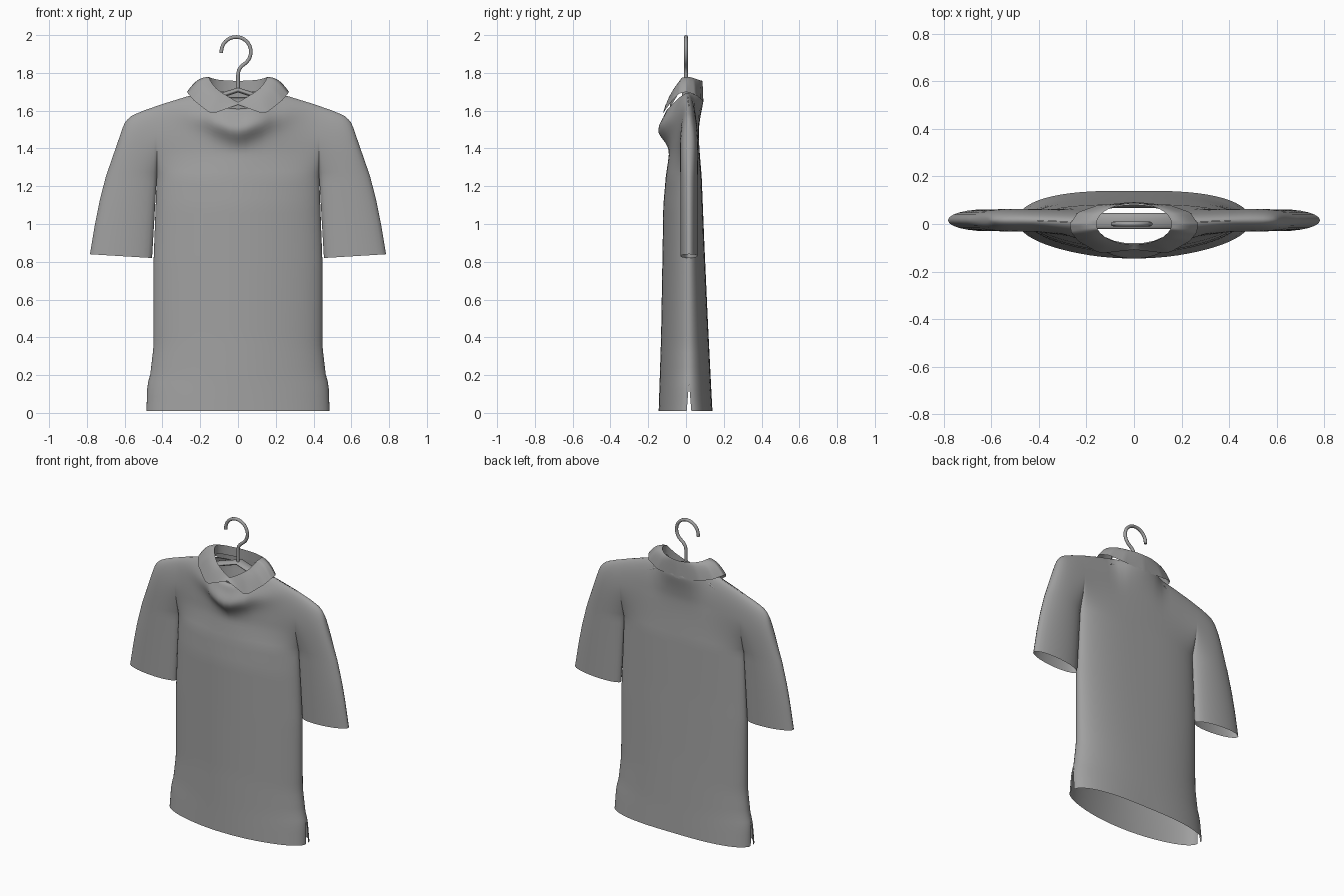
import bpy, bmesh
from math import sin, cos, pi, sqrt, exp, radians

cube = bpy.data.objects.get("Cube")
if cube:
    bpy.data.objects.remove(cube, do_unlink=True)


def material(name, value):
    mat = bpy.data.materials.new(name)
    mat.use_nodes = True
    colour = (value, value, value, 1)
    mat.diffuse_color = colour
    mat.node_tree.nodes["Principled BSDF"].inputs["Base Color"].default_value = colour
    return mat


GREY = material("plain grey", 0.35)


def lerp(a, b, t):
    return a + (b - a) * t


def smooth(t):
    t = min(max(t, 0), 1)
    return t * t * (3 - 2 * t)


def keyed(t, keys):
    """Straight interpolation through (position, value) pairs."""
    for (a, va), (b, vb) in zip(keys, keys[1:]):
        if t <= b:
            return lerp(va, vb, max(0, (t - a) / (b - a)))
    return keys[-1][1]


def add_sheet(bm, point, rows, cols):
    grid = [[bm.verts.new(point(i / rows, j / cols)) for j in range(cols + 1)]
            for i in range(rows + 1)]
    for i in range(rows):
        for j in range(cols):
            bm.faces.new((grid[i][j], grid[i][j + 1], grid[i + 1][j + 1], grid[i + 1][j]))


def finish(obj, angle=70):
    obj.data.materials.append(GREY)
    bpy.context.view_layer.objects.active = obj
    bpy.ops.object.select_all(action='DESELECT')
    obj.select_set(True)
    if obj.type == 'MESH':
        bpy.ops.object.shade_smooth_by_angle(angle=radians(angle))


def mirrored_mesh(name, bm):
    bmesh.ops.remove_doubles(bm, verts=bm.verts, dist=0.0004)
    bmesh.ops.recalc_face_normals(bm, faces=bm.faces)
    mesh = bpy.data.meshes.new(name)
    bm.to_mesh(mesh)
    bm.free()
    obj = bpy.data.objects.new(name, mesh)
    bpy.context.collection.objects.link(obj)
    finish(obj)
    mirror = obj.modifiers.new("Mirror", 'MIRROR')
    mirror.merge_threshold = 0.002
    return obj


# Shirt outline and depth profiles
ARMPIT, ARM_X, NECK = 1.25, 0.43, 0.17
SIDE = [(0, .485), (.15, .48), (.2, .465), (.35, .447), (.8, .447), (ARMPIT, ARM_X)]
SLEEVE_OUT = [(.82, .787), (1, .757), (1.12, .733), (ARMPIT, .70)]
SHOULDER = [(NECK, 1.70), (.27, 1.675), (.4, 1.635), (.5, 1.60), (.56, 1.575),
            (.595, 1.545), (.61, 1.51)]
FRONT = [(0, .145), (.4, .132), (1.1, .12), (ARMPIT, .107), (1.38, .088), (1.6, .092)]
BACK = [(0, .14), (.5, .115), (.9, .097), (ARMPIT, .083), (1.5, .062), (1.7, .06)]


def place(x, h, z, side):
    """Put a point h away from the middle sheet, on the front (-1) or back (1)."""
    if side < 0 and z > ARMPIT:
        # draped fold hanging in a V under the neck
        h += .05 * exp(-((z - 1.49 - .35 * x) / .06) ** 2) * exp(-(x / .2) ** 2)
    return x, .016 * smooth(x / .5) + side * h, z


def body_depth(z, side):
    return keyed(z, FRONT if side < 0 else BACK)


def torso(side):
    def point(t, p):
        z = .01 + t * (ARMPIT - .01)
        x = keyed(z, SIDE) * sin(p * pi / 2)
        gap = .013 * max(0, 1 - z / .16)          # open slit at the side hem
        return place(x, body_depth(z, side) * cos(p * pi / 2) + gap * p, z, side)
    return point


def sleeve(side):
    def point(t, r):
        q = (1 - cos(pi * r)) / 2
        z = lerp(.82 + .02 * q, ARMPIT, t)
        x = lerp(lerp(.455, ARM_X, t), keyed(z, SLEEVE_OUT), q)
        return place(x, .046 * sin(pi * r), z, side)
    return point


def yoke(side, on_sleeve):
    def point(t, c):
        v = sin(t * pi / 2)
        if on_sleeve:
            q = (1 - cos(pi * c)) / 2
            low_x, top_x = lerp(ARM_X, .70, q), lerp(ARM_X, .61, q)
            low_h, high_h = .046 * sin(pi * c), .05 * sqrt(1 - q ** 4)
        else:
            low_x = top_x = ARM_X * sin(c * pi / 2)
        x = lerp(low_x, top_x, v)
        # neck opening is a dipped oval, the shoulder ridge closes to a seam
        oval = sqrt(max(0, 1 - (top_x / NECK) ** 2))
        top_z = keyed(top_x, SHOULDER) - oval * (.09 if side < 0 else .03)
        z = lerp(ARMPIT, top_z, v)
        if not on_sleeve:
            depth = body_depth(z, side)
            low_h = depth * cos(c * pi / 2)
            high_h = lerp(depth, .05, smooth(low_x / ARM_X))
        h = lerp(low_h, high_h, sin(min(v / .6, 1) * pi / 2))
        h = h * sqrt(max(0, 1 - v ** 4)) + .08 * oval * v ** 4
        return place(x, h, z, side)
    return point


bm = bmesh.new()
for side in (-1, 1):
    add_sheet(bm, torso(side), 32, 16)
    add_sheet(bm, sleeve(side), 12, 12)
    add_sheet(bm, yoke(side, False), 24, 16)
    add_sheet(bm, yoke(side, True), 24, 12)
mirrored_mesh("shirt", bm)

# Folded collar: stand, fold line and leaf, from front centre round to the back
FOLD_Z = [(0, 1.645), (.25, 1.715), (.42, 1.775), (.55, 1.78), (.8, 1.762), (1, 1.757)]
LEAF_X = [(0, 0), (.12, .125), (.17, .155), (.3, .235), (.4, .264), (.5, .27),
          (.65, .235), (.8, .15), (1, 0)]
LEAF_Y = [(0, -.108), (.12, -.122), (.17, -.118), (.3, -.072), (.5, 0),
          (.65, .05), (.8, .08), (1, .092)]
LEAF_Z = [(0, 1.632), (.12, 1.587), (.17, 1.592), (.3, 1.655), (.4, 1.69), (.5, 1.70),
          (.65, 1.685), (.8, 1.66), (1, 1.645)]


def collar(t, s):
    a = s * pi
    fold = (.158 * sin(a), -.086 * cos(a), keyed(s, FOLD_Z))
    if t < .3:
        drop = .06 * (1 - t / .3)
        return fold[0] * (1 + drop / 3), fold[1], fold[2] - drop
    k = (t - .3) / .7
    leaf = [keyed(s, keys) for keys in (LEAF_X, LEAF_Y, LEAF_Z)]
    x, y, z = (lerp(f, e, k) for f, e in zip(fold, leaf))
    return x, y, z + .022 * sin(pi * k) * smooth(s * 4)


bm = bmesh.new()
add_sheet(bm, collar, 10, 50)
mirrored_mesh("collar", bm)


# Hanger
def wire(name, points, radius, depth_scale=1):
    curve = bpy.data.curves.new(name, 'CURVE')
    curve.dimensions = '3D'
    curve.bevel_depth = radius
    curve.bevel_resolution = 3
    curve.use_fill_caps = True
    spline = curve.splines.new('POLY')
    spline.points.add(len(points) - 1)
    for target, (x, z) in zip(spline.points, points):
        target.co = (x, 0, z, 1)
    spline.use_smooth = True
    obj = bpy.data.objects.new(name, curve)
    obj.scale.y = depth_scale
    bpy.context.collection.objects.link(obj)
    finish(obj)
    return obj


arc = [radians(185 - 235 * i / 24) for i in range(25)]
hook = [(-.01 + .078 * cos(a), 1.912 + .078 * sin(a)) for a in arc]
wire("hanger_hook", hook + [(.018, 1.835), (.004, 1.815), (0, 1.79), (0, 1.70)], .01)
half = [(.15, 1.66), (.3, 1.59), (.45, 1.52)]
arms = [(-x, z) for x, z in reversed(half)] + [(0, 1.71)] + half
wire("hanger_arms", arms, .014, 2.4).location.y = .012
